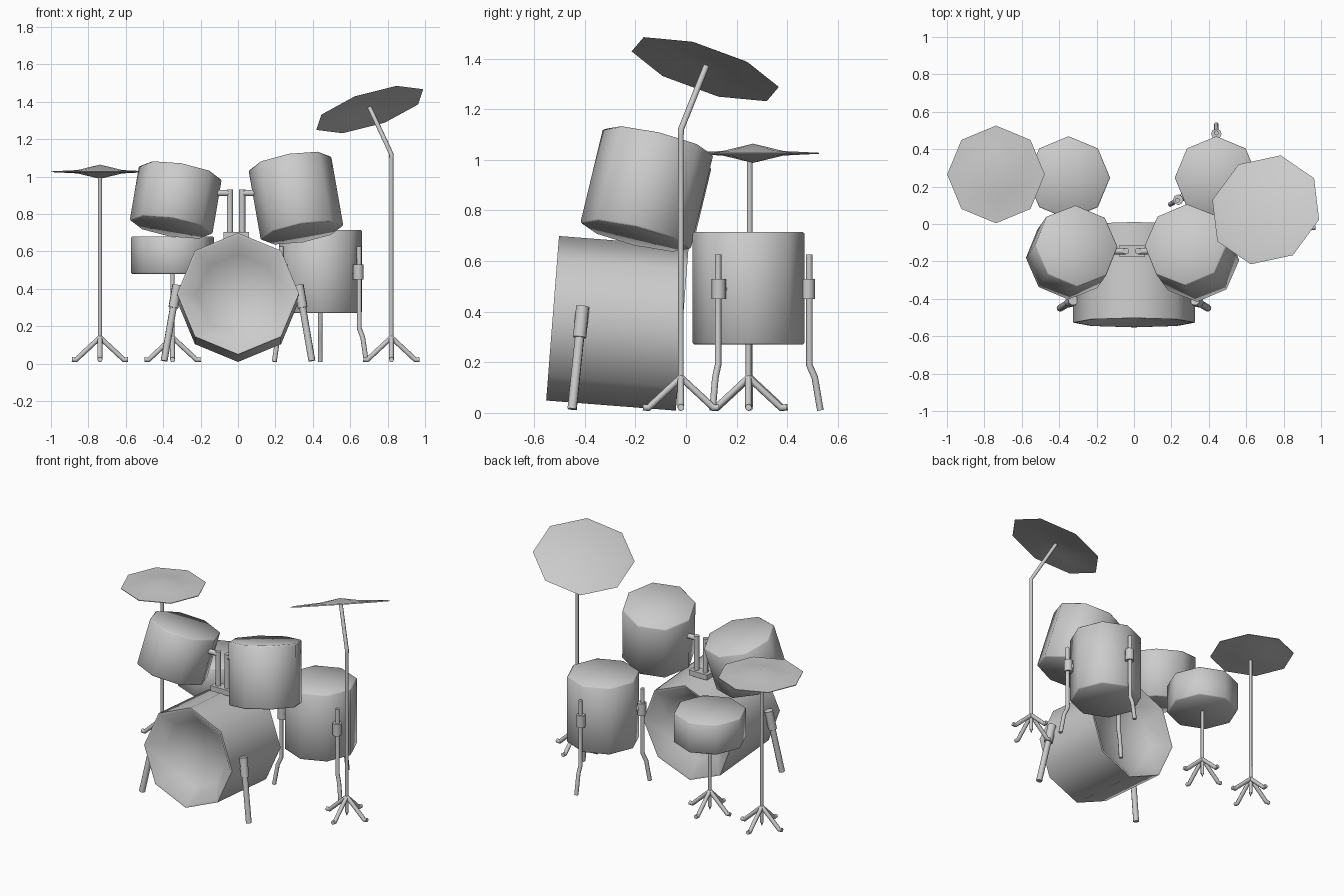
import bpy, bmesh
from math import cos, sin, pi, radians
from mathutils import Vector, Matrix

if "Cube" in bpy.data.objects:
    bpy.data.objects.remove(bpy.data.objects["Cube"])


def smooth(ob, angle=50):
    bpy.ops.object.select_all(action='DESELECT')
    ob.select_set(True)
    bpy.context.view_layer.objects.active = ob
    bpy.ops.object.shade_smooth_by_angle(angle=radians(angle))


def lathe(name, profile, origin, axis=(0, 0, 1), spin=0, sides=8):
    """Revolve (radius, height) points around an axis."""
    bm = bmesh.new()
    rings = [[bm.verts.new((r * cos(2 * pi * i / sides + spin),
                            r * sin(2 * pi * i / sides + spin), z))
              for i in range(sides)] for r, z in profile]
    for a, b in zip(rings, rings[1:]):
        for i in range(sides):
            j = (i + 1) % sides
            bm.faces.new((a[i], a[j], b[j], b[i]))
    bmesh.ops.remove_doubles(bm, verts=bm.verts, dist=1e-5)
    bmesh.ops.recalc_face_normals(bm, faces=bm.faces)
    rot = Vector((0, 0, 1)).rotation_difference(Vector(axis)).to_matrix().to_4x4()
    bm.transform(Matrix.Translation(origin) @ rot)
    me = bpy.data.meshes.new(name)
    bm.to_mesh(me)
    bm.free()
    ob = bpy.data.objects.new(name, me)
    bpy.context.collection.objects.link(ob)
    smooth(ob)
    return ob


def tube(name, points, radius):
    """Round bar along a path, turned into a mesh."""
    cu = bpy.data.curves.new(name, 'CURVE')
    cu.dimensions = '3D'
    cu.bevel_depth = radius
    cu.bevel_resolution = 2
    cu.use_fill_caps = True
    sp = cu.splines.new('POLY')
    sp.points.add(len(points) - 1)
    for p, co in zip(sp.points, points):
        p.co = (*co, 1)
    tmp = bpy.data.objects.new(name + "_path", cu)
    bpy.context.collection.objects.link(tmp)
    bpy.context.view_layer.update()
    me = bpy.data.meshes.new_from_object(
        tmp.evaluated_get(bpy.context.evaluated_depsgraph_get()))
    bpy.data.objects.remove(tmp)
    ob = bpy.data.objects.new(name, me)
    bpy.context.collection.objects.link(ob)
    smooth(ob)
    return ob


def drum(name, radius, length, center, axis=(0, 0, 1)):
    h, b = length / 2, 0.007
    return lathe(name, [(0, -h), (radius - b, -h), (radius, b - h),
                        (radius, h - b), (radius - b, h), (0, h)], center, axis)


def stand(name, x, y, height):
    """Pole with four splayed feet."""
    tube(name + "_pole", [(x, y, 0.035), (x, y, height)], 0.011)
    lathe(name + "_tip", [(0, 0.01), (0.01, 0.04), (0, 0.04)], (x, y, 0))
    for i in range(4):
        c, s = round(cos(i * pi / 2)), round(sin(i * pi / 2))
        tube(f"{name}_foot_{i}", [(x + c * r, y + s * r, z) for r, z in
                                  ((0, 0.14), (0.115, 0.033), (0.128, 0.02), (0.15, 0.022))], 0.013)


# bass drum, tilted back, with recessed heads
h, d = 0.257, 0.12
lathe("bass_drum", [(0, d - h), (0.22, 0.75 * d - h), (0.312, -h), (0.326, -h),
                    (0.326, h), (0.312, h), (0.22, h - 0.75 * d), (0, h - d)],
      (0, -0.271, 0.354), (0, -1, 0.078))

# bass drum spurs
for side, s in (("left", -1), ("right", 1)):
    top, foot = Vector((s * 0.325, -0.408, 0.42)), Vector((s * 0.395, -0.45, 0.015))
    tube(f"bass_spur_{side}", [top, foot], 0.019)
    tube(f"bass_spur_clamp_{side}", [top, top.lerp(foot, 0.3)], 0.027)

# rack toms
drum("left_tom", 0.224, 0.305, (-0.333, -0.152, 0.875), (0.17, 0.24, 1))
drum("right_tom", 0.224, 0.39, (0.31, -0.155, 0.885), (-0.175, 0.24, 1))

# tom mount
for side, x, end in (("left", -0.043, -0.14), ("right", 0.022, 0.12)):
    tube(f"tom_post_{side}", [(x, -0.145, 0.67), (x, -0.145, 0.93)], 0.017)
    tube(f"tom_arm_{side}", [(x, -0.145, 0.912), (end, -0.145, 0.912)], 0.017)
bpy.ops.mesh.primitive_cube_add(size=1, location=(-0.01, -0.145, 0.685))
base = bpy.context.object
base.name = "tom_mount_base"
base.scale = (0.135, 0.065, 0.035)

# snare and floor tom
drum("snare_drum", 0.222, 0.2, (-0.35, 0.247, 0.58))
stand("snare_stand", -0.35, 0.247, 0.49)
drum("floor_tom", 0.222, 0.445, (0.44, 0.247, 0.4925))
for i in range(3):
    a = pi / 2 + i * 2 * pi / 3
    at = lambda r, z: (0.44 + r * cos(a), 0.247 + r * sin(a), z)
    tube(f"floor_tom_leg_{i}", [at(0.24, 0.625), at(0.24, 0.19), at(0.262, 0.14),
                                at(0.284, 0.01)], 0.013)
    tube(f"floor_tom_clamp_{i}", [at(0.235, 0.45), at(0.235, 0.53)], 0.028)
    tube(f"floor_tom_bracket_{i}", [at(0.2, 0.49), at(0.24, 0.49)], 0.02)

# hi-hat: two facing thin discs with raised cones
stand("hi_hat_stand", -0.738, 0.252, 1.05)
R = 0.261
for name, s in (("hi_hat_top", 1), ("hi_hat_bottom", -1)):
    lathe(name, [(0, s * 0.038), (0.12, s * 0.009), (R, s * 0.002), (R, 0), (0, s * 0.004)],
          (-0.738, 0.265, 1.026))

# crash cymbal on a bent stand
stand("crash_stand", 0.82, -0.02, 1.115)
tube("crash_arm", [(0.82, -0.02, 1.1), (0.82, -0.02, 1.12), (0.703, 0.08, 1.37)], 0.012)
lathe("crash_cymbal", [(0, 0.034), (0.12, 0.014), (0.285, 0.004), (0.31, -0.004),
                       (0.28, -0.002), (0.12, 0.006), (0, 0.024)],
      (0.703, 0.077, 1.362), (-0.32, 0.33, 1), radians(-13))
